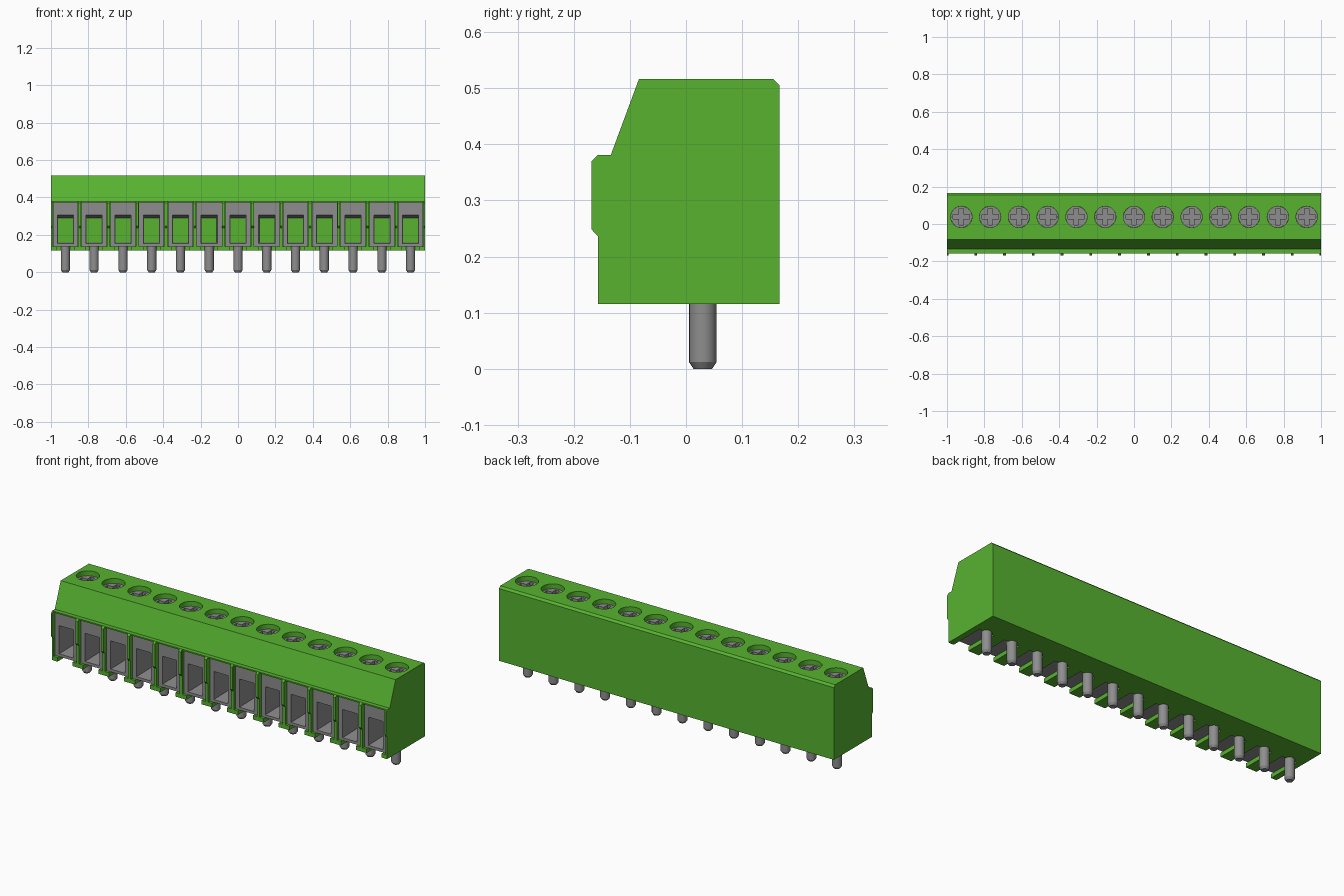
import bpy, bmesh, math
from mathutils import Matrix, Vector

if "Cube" in bpy.data.objects:
    bpy.data.objects.remove(bpy.data.objects["Cube"], do_unlink=True)

CELLS = 13
PITCH = 2 / CELLS
CENTRES = [-1 + PITCH * (i + 0.5) for i in range(CELLS)]


def material(name, rgb, metallic=0.0):
    m = bpy.data.materials.new(name)
    m.use_nodes = True
    m.diffuse_color = (*rgb, 1)
    bsdf = m.node_tree.nodes["Principled BSDF"]
    bsdf.inputs["Base Color"].default_value = (*rgb, 1)
    bsdf.inputs["Roughness"].default_value = 0.5
    return m


GREEN = material("green plastic", (0.095, 0.45, 0.03))
GREY = material("grey metal", (0.27, 0.27, 0.27))


def finish(name, bm, mat, smooth=False):
    bmesh.ops.recalc_face_normals(bm, faces=bm.faces)
    me = bpy.data.meshes.new(name)
    bm.to_mesh(me)
    bm.free()
    me.materials.append(mat)
    ob = bpy.data.objects.new(name, me)
    bpy.context.collection.objects.link(ob)
    if smooth:
        smooth_by_angle(ob)
    return ob


def activate(ob):
    bpy.ops.object.select_all(action='DESELECT')
    ob.select_set(True)
    bpy.context.view_layer.objects.active = ob


def smooth_by_angle(ob):
    activate(ob)
    bpy.ops.object.shade_smooth_by_angle(angle=math.radians(30))


def add_prism(bm, points, offset):
    """Extrude a closed loop of 3D points along an offset."""
    face = bm.faces.new([bm.verts.new(p) for p in points])
    out = bmesh.ops.extrude_face_region(bm, geom=[face])
    new = [v for v in out["geom"] if isinstance(v, bmesh.types.BMVert)]
    bmesh.ops.translate(bm, verts=new, vec=Vector(offset))


def add_profile(bm, yz, x0, x1):
    add_prism(bm, [(x0, y, z) for y, z in yz], (x1 - x0, 0, 0))


def add_box(bm, x0, x1, y0, y1, z0, z1):
    add_profile(bm, [(y0, z0), (y1, z0), (y1, z1), (y0, z1)], x0, x1)


def add_cylinder(bm, x, y, z0, z1, r0, r1, sides=32):
    bmesh.ops.create_cone(bm, cap_ends=True, segments=sides, radius1=r0, radius2=r1,
                          depth=z1 - z0, matrix=Matrix.Translation((x, y, (z0 + z1) / 2)))


def cut(target, cutter):
    cutter.hide_render = True
    mod = target.modifiers.new("cut", 'BOOLEAN')
    mod.operation = 'DIFFERENCE'
    mod.solver = 'EXACT'
    mod.object = cutter
    activate(target)
    bpy.ops.object.modifier_apply(modifier=mod.name)
    bpy.data.objects.remove(cutter, do_unlink=True)


# Housing: side profile extruded along the whole row
bm = bmesh.new()
add_profile(bm, [(-0.157, 0.115), (0.167, 0.115), (0.167, 0.505), (0.156, 0.516),
                 (-0.084, 0.516), (-0.134, 0.381), (-0.157, 0.381)], -1, 1)
housing = finish("housing", bm, GREEN)

# Wire cavities, open to the front
bm = bmesh.new()
for x in CENTRES:
    add_box(bm, x - 0.069, x + 0.069, -0.2, 0.09, 0.137, 0.374)
cut(housing, finish("cavity_cutter", bm, GREEN))

# Notches through the floor, leaving a foot on each side of a divider
bm = bmesh.new()
for x in CENTRES:
    add_box(bm, x - 0.045, x + 0.045, -0.2, 0.03, 0.1, 0.15)
cut(housing, finish("notch_cutter", bm, GREEN))

# Screw holes in the top
SCREW_Y, SCREW_TOP = 0.038, 0.49
bm = bmesh.new()
for x in CENTRES:
    add_cylinder(bm, x, SCREW_Y, 0.47, 0.55, 0.057, 0.057)
cut(housing, finish("hole_cutter", bm, GREEN))
smooth_by_angle(housing)

# Raised ribs on the front edge of each divider and both ends
bm = bmesh.new()
for i in range(CELLS + 1):
    x = -1 + PITCH * i
    add_profile(bm, [(-0.155, 0.236), (-0.157, 0.236), (-0.168, 0.248), (-0.168, 0.37),
                     (-0.157, 0.381), (-0.155, 0.381)],
                max(-1, x - 0.0075), min(1, x + 0.0075))
finish("divider_ribs", bm, GREEN)

# Wire clamps: rectangular tubes whose inner top slopes down to the back
bm = bmesh.new()


def rect(x, y, half, z0, z1):
    return [bm.verts.new(p) for p in ((x - half, y, z0), (x + half, y, z0),
                                      (x + half, y, z1), (x - half, y, z1))]


for x in CENTRES:
    loops = [rect(x, -0.145, 0.067, 0.138, 0.372), rect(x, 0.089, 0.067, 0.138, 0.372),
             rect(x, 0.089, 0.040, 0.160, 0.29), rect(x, -0.145, 0.043, 0.153, 0.305)]
    for a in range(4):
        p, q = loops[a], loops[(a + 1) % 4]
        for k in range(4):
            n = (k + 1) % 4
            bm.faces.new((p[k], p[n], q[n], q[k]))
finish("wire_clamps", bm, GREY)

# Screw heads with a cross slot
bm = bmesh.new()
for x in CENTRES:
    add_cylinder(bm, x, SCREW_Y, 0.45, SCREW_TOP, 0.0565, 0.0565)
screws = finish("screws", bm, GREY)
bm = bmesh.new()
L, W = 0.044, 0.012
arm = [(L, -W), (L, W), (W, W)]
for x in CENTRES:
    cross = []
    for k in range(4):
        c, s = round(math.cos(k * math.pi / 2)), round(math.sin(k * math.pi / 2))
        cross += [(x + c * u - s * v, SCREW_Y + s * u + c * v, SCREW_TOP - 0.018)
                  for u, v in arm]
    add_prism(bm, cross, (0, 0, 0.05))
cut(screws, finish("slot_cutter", bm, GREY))
smooth_by_angle(screws)

# Solder pins with chamfered tips
bm = bmesh.new()
for x in CENTRES:
    add_cylinder(bm, x, 0.03, 0.012, 0.145, 0.0245, 0.0245, 24)
    add_cylinder(bm, x, 0.03, 0.0, 0.012, 0.0165, 0.0245, 24)
    # drop the two caps hidden inside the joint
bmesh.ops.delete(bm, geom=[f for f in bm.faces if len(f.verts) > 4
                           and abs(f.calc_center_median().z - 0.012) < 1e-4],
                 context='FACES_ONLY')
bmesh.ops.remove_doubles(bm, verts=bm.verts, dist=1e-5)
finish("solder_pins", bm, GREY, smooth=True)
